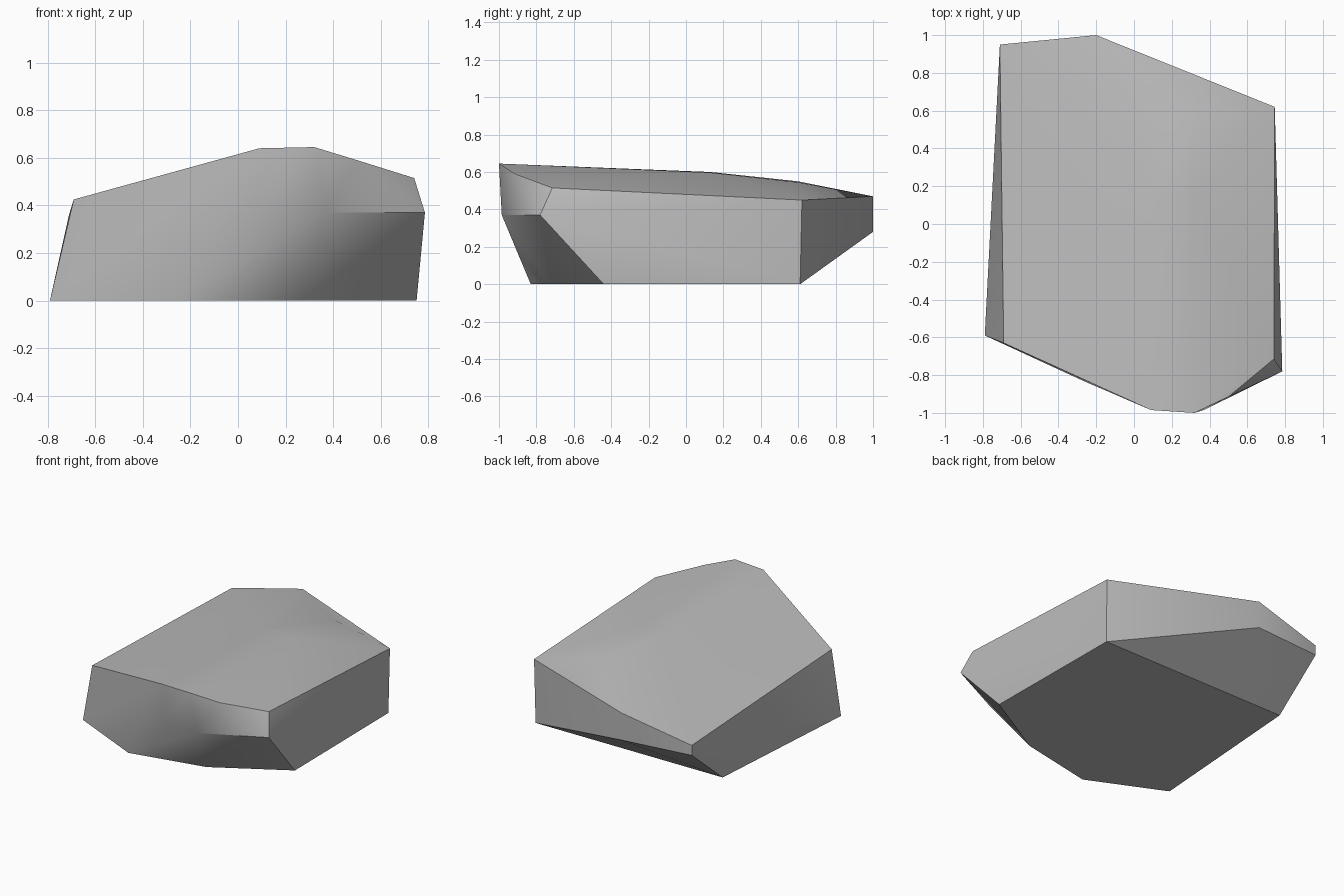
import bpy
import bmesh
import math

cube = bpy.data.objects.get("Cube")
if cube:
    bpy.data.objects.remove(cube, do_unlink=True)

# Corner rings of the faceted boulder
base = [(-.79, -.59, 0), (-.27, -.83, 0), (.26, -.72, 0),
        (.75, -.44, 0), (.74, .61, 0), (-.705, .6, 0)]
belly = [(.09, -.98, .37), (.37, -.985, .37), (.785, -.78, .37),
         (-.2, 1, .28), (-.71, .95, .29)]
rim = [(-.69, -.63, .425), (.09, -.985, .64), (.32, -1, .645), (.5, -.915, .59),
       (.74, -.715, .515), (.745, .62, .45), (-.2, 1, .47), (-.71, .95, .36)]
crown = [(.1, .13, .6), (.32, .13, .597), (.05, .6, .55), (.33, .6, .545)]

# Wrap the corners in a closed shell
bm = bmesh.new()
for co in base + belly + rim + crown:
    bm.verts.new(co)
bmesh.ops.convex_hull(bm, input=bm.verts[:])
bmesh.ops.delete(bm, geom=[v for v in bm.verts if not v.link_faces], context='VERTS')
bmesh.ops.dissolve_limit(bm, angle_limit=math.radians(1),
                         verts=bm.verts[:], edges=bm.edges[:])
bmesh.ops.recalc_face_normals(bm, faces=bm.faces[:])
mesh = bpy.data.meshes.new("boulder")
bm.to_mesh(mesh)
bm.free()

rock = bpy.data.objects.new("boulder", mesh)
bpy.context.collection.objects.link(rock)

# Plain grey stone
stone = bpy.data.materials.new("grey_stone")
stone.use_nodes = True
color = (.5, .5, .5, 1)
stone.diffuse_color = color
stone.node_tree.nodes["Principled BSDF"].inputs["Base Color"].default_value = color
mesh.materials.append(stone)

# Soften shallow creases, keep strong ones crisp
bpy.ops.object.select_all(action='DESELECT')
rock.select_set(True)
bpy.context.view_layer.objects.active = rock
bpy.ops.object.shade_smooth_by_angle(angle=math.radians(35))
